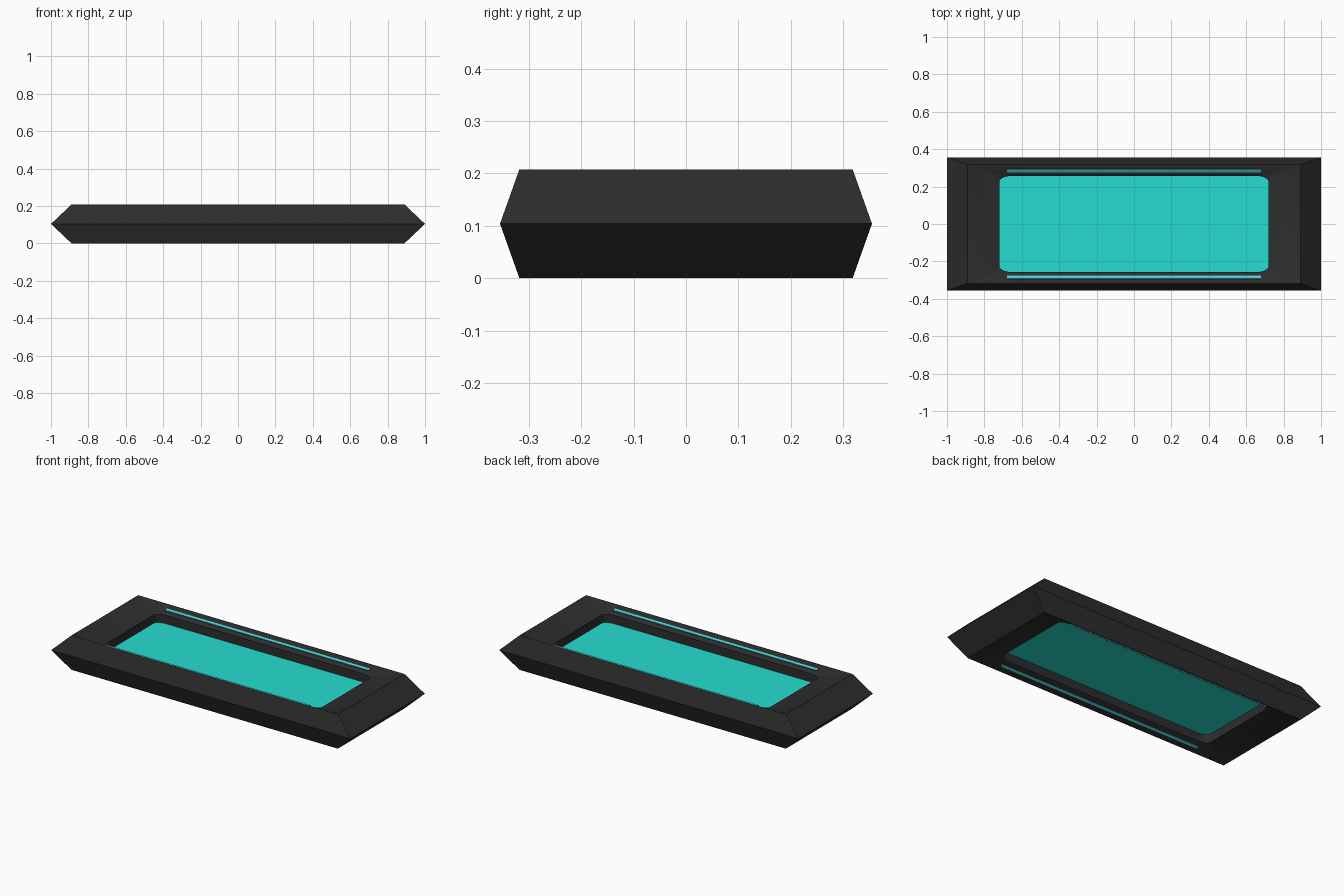
import bpy, bmesh, math

if "Cube" in bpy.data.objects:
    bpy.data.objects.remove(bpy.data.objects["Cube"])

MID = 0.104          # height of the outer edge, plane of symmetry
SEG = 6              # segments per rounded corner


def material(name, rgb):
    m = bpy.data.materials.new(name)
    m.diffuse_color = (*rgb, 1)
    m.use_nodes = True
    m.node_tree.nodes["Principled BSDF"].inputs["Base Color"].default_value = m.diffuse_color
    return m


black = material("dark_casing", (0.026, 0.026, 0.026))
cyan = material("cyan_panel", (0.02, 0.72, 0.63))
pale = material("cyan_strip", (0.06, 0.58, 0.61))


def finish(bm, name, mat, smooth=False):
    bmesh.ops.remove_doubles(bm, verts=bm.verts, dist=1e-5)
    bmesh.ops.recalc_face_normals(bm, faces=bm.faces)
    me = bpy.data.meshes.new(name)
    bm.to_mesh(me)
    bm.free()
    ob = bpy.data.objects.new(name, me)
    bpy.context.collection.objects.link(ob)
    me.materials.append(mat)
    if smooth:
        bpy.ops.object.select_all(action='DESELECT')
        ob.select_set(True)
        bpy.context.view_layer.objects.active = ob
        bpy.ops.object.shade_smooth_by_angle(angle=math.radians(30))
    return ob


def rect(bm, x, y, z):
    return [bm.verts.new((sx * x, sy * y, z))
            for sx, sy in ((1, 1), (-1, 1), (-1, -1), (1, -1))]


def rounded(bm, x, y, z, rx=0.065, ry=0.032):
    """Rounded rectangle, counter-clockwise from the +x +y corner."""
    loop = []
    for c, (sx, sy) in enumerate(((1, 1), (-1, 1), (-1, -1), (1, -1))):
        for i in range(SEG + 1):
            a = math.pi / 2 * (c + i / SEG)
            loop.append(bm.verts.new((sx * (x - rx) + rx * math.cos(a),
                                      sy * (y - ry) + ry * math.sin(a), z)))
    return loop


def bridge(bm, a, b):
    n = len(a)
    for i in range(n):
        j = (i + 1) % n
        bm.faces.new((a[i], a[j], b[j], b[i]))


# Casing: two mirrored halves with bevelled outside, dished rim and a window
bm = bmesh.new()
for s in (1, -1):
    edge = rect(bm, 1.0, 0.355, MID)
    ridge = rect(bm, 0.89, 0.318, MID + s * 0.104)
    lip = rounded(bm, 0.72, 0.257, MID + s * 0.066)
    inner = rounded(bm, 0.72, 0.257, MID)
    bridge(bm, edge, ridge)
    bridge(bm, lip, inner)
    step = SEG + 1
    for c in range(4):
        for i in range(SEG):
            bm.faces.new((ridge[c], lip[c * step + i], lip[c * step + i + 1]))
        bm.faces.new((ridge[c], lip[c * step + SEG],
                      lip[(c + 1) * step % len(lip)], ridge[(c + 1) % 4]))
finish(bm, "casing", black, smooth=True)

# Glowing panel set in the window
bm = bmesh.new()
low = rounded(bm, 0.72, 0.257, MID - 0.016)
high = rounded(bm, 0.72, 0.257, MID + 0.016)
bridge(bm, low, high)
bm.faces.new(low)
bm.faces.new(high)
finish(bm, "panel", cyan)

# Light strips lying on the sloping long rims, above and below
slope = math.atan2(0.038, 0.061)
for sz, level in ((1, "top"), (-1, "bottom")):
    for sy, side in ((1, "back"), (-1, "front")):
        bm = bmesh.new()
        bmesh.ops.create_cube(bm, size=1)
        for v in bm.verts:
            v.co.x *= 1.36
            v.co.y *= 0.016
            v.co.z *= 0.010
        ob = finish(bm, f"{level}_{side}_strip", pale)
        ob.location = (0, sy * 0.286, MID + sz * 0.0855)
        ob.rotation_euler.x = sy * sz * slope
